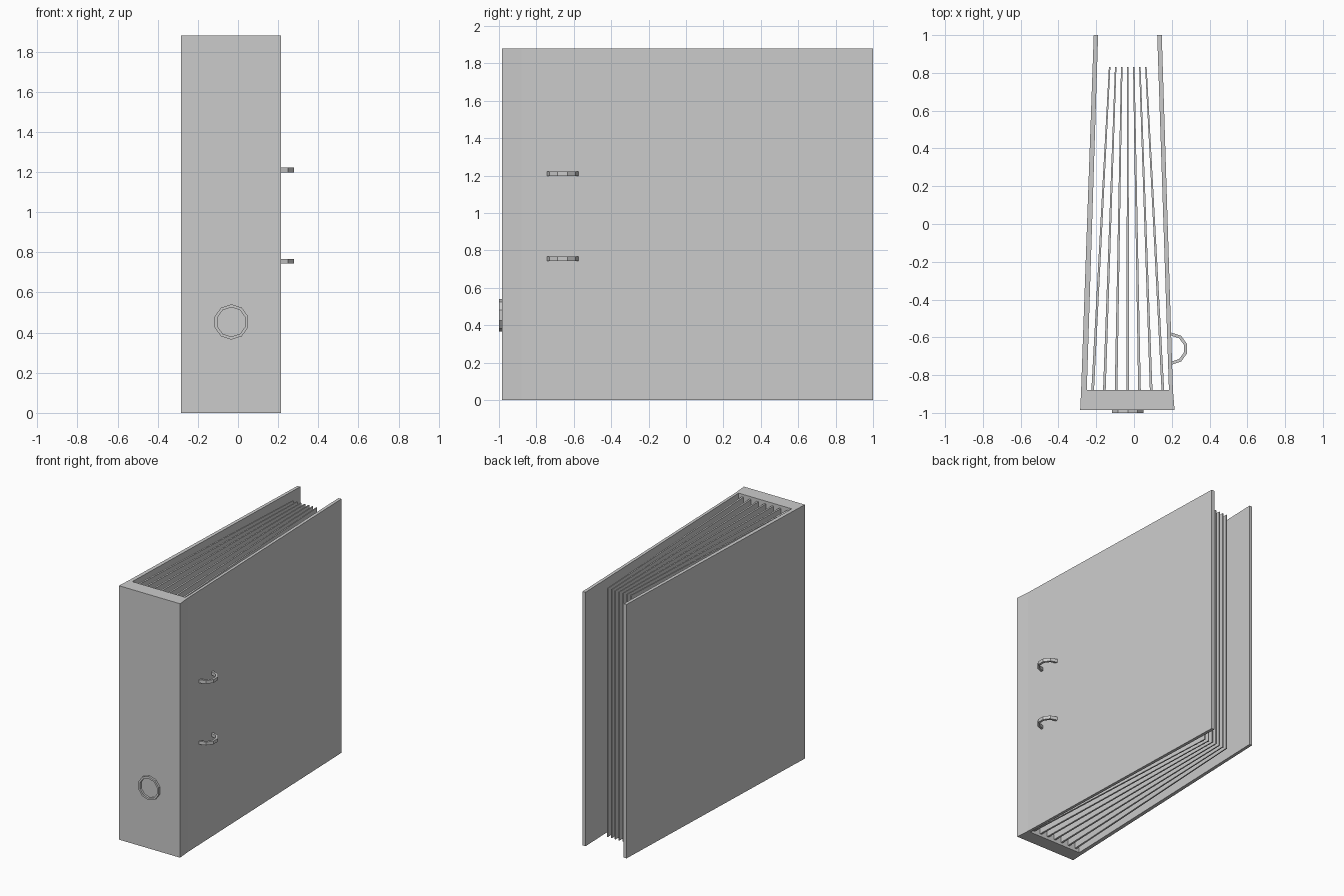
import bpy, bmesh, math
from mathutils import Matrix

cube = bpy.data.objects.get("Cube")
if cube:
    bpy.data.objects.remove(cube, do_unlink=True)

grey = bpy.data.materials.new("plain_grey")
grey.use_nodes = True
colour = (0.6, 0.6, 0.6, 1)
grey.diffuse_color = colour
grey.node_tree.nodes["Principled BSDF"].inputs["Base Color"].default_value = colour

HEIGHT = 1.88


def finish(name, bm, matrix=Matrix()):
    bmesh.ops.recalc_face_normals(bm, faces=bm.faces)
    bm.transform(matrix)
    mesh = bpy.data.meshes.new(name)
    bm.to_mesh(mesh)
    bm.free()
    mesh.materials.append(grey)
    obj = bpy.data.objects.new(name, mesh)
    bpy.context.collection.objects.link(obj)
    return obj


def extrude_outline(name, outline, z0, z1):
    """Raise a flat xy outline into a solid."""
    bm = bmesh.new()
    face = bm.faces.new([bm.verts.new((x, y, z0)) for x, y in outline])
    out = bmesh.ops.extrude_face_region(bm, geom=[face])
    for v in out["geom"]:
        if isinstance(v, bmesh.types.BMVert):
            v.co.z = z1
    return finish(name, bm)


def band(name, start, steps, closed, outer, inner, depth, matrix):
    """Flat-sided ring or arc in the xy plane, ten sides to the full turn."""
    bm = bmesh.new()
    sections = []
    for i in range(steps if closed else steps + 1):
        a = math.radians(start + 36 * i)
        sections.append([bm.verts.new((r * math.cos(a), r * math.sin(a), z))
                         for r, z in ((outer, -depth / 2), (outer, depth / 2),
                                      (inner, depth / 2), (inner, -depth / 2))])
    for i in range(steps):
        a, b = sections[i], sections[(i + 1) % len(sections)]
        for k in range(4):
            n = (k + 1) % 4
            bm.faces.new((a[k], a[n], b[n], b[k]))
    if not closed:
        bm.faces.new(sections[0])
        bm.faces.new(sections[-1])
    return finish(name, bm, matrix)


# Spine and both covers as one folded shell
extrude_outline("folder_shell", [
    (-0.285, -0.985), (0.215, -0.985), (0.206, -0.88), (0.147, 1), (0.123, 1),
    (0.185, -0.88), (-0.25, -0.88), (-0.19, 1), (-0.213, 1), (-0.28, -0.88),
], 0, HEIGHT)

# Fanned divider sheets, closer together toward the open edge
for i in range(-3, 4):
    root, tip = -0.033 + 0.062 * i, -0.033 + 0.032 * i
    extrude_outline(f"divider_sheet_{i + 4}", [
        (root - 0.007, -0.885), (root + 0.007, -0.885),
        (tip + 0.004, 0.83), (tip - 0.004, 0.83),
    ], 0.02, HEIGHT - 0.02)

# Half rings poking through the cover
for name, z in (("upper_half_ring", 1.21), ("lower_half_ring", 0.755)):
    band(name, -90, 5, False, 0.085, 0.068, 0.024,
         Matrix.Translation((0.199, -0.66, z)))

# Finger ring on the spine
band("spine_finger_ring", 90, 10, True, 0.088, 0.073, 0.017,
     Matrix.Translation((-0.033, -0.9915, 0.453)) @ Matrix.Rotation(math.pi / 2, 4, 'X'))
